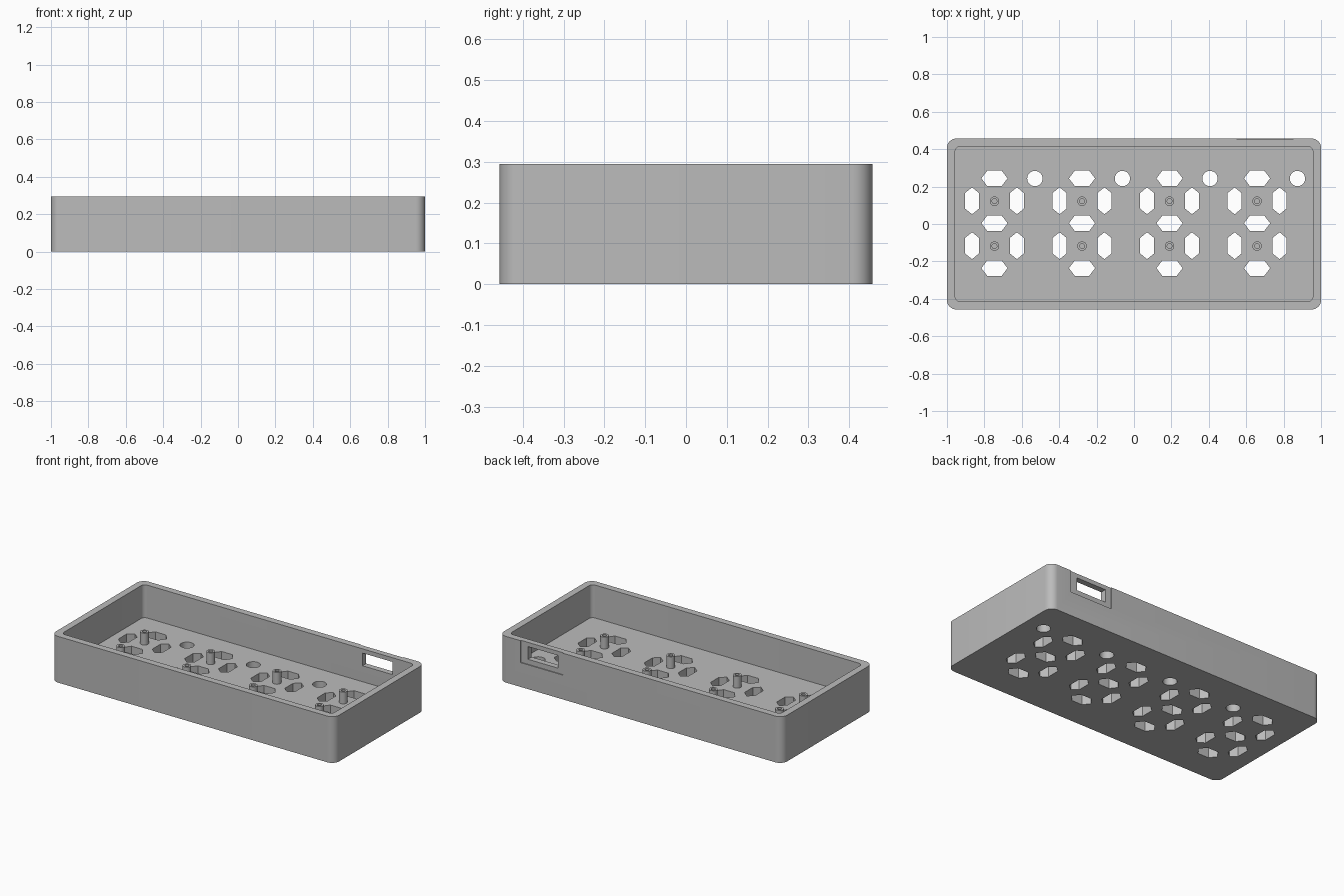
import bpy, bmesh
from math import cos, sin, pi, radians

cube = bpy.data.objects.get("Cube")
if cube:
    bpy.data.objects.remove(cube, do_unlink=True)

HEIGHT, FLOOR = 0.295, 0.085
COLUMNS = [-0.746 + 0.468 * i for i in range(4)]
MID_Y, STEP = 0.004, 0.12

grey = bpy.data.materials.new("plain grey")
grey.use_nodes = True
grey.diffuse_color = (0.5, 0.5, 0.5, 1)
grey.node_tree.nodes["Principled BSDF"].inputs["Base Color"].default_value = (0.5, 0.5, 0.5, 1)


def rounded_rect(hx, hy, r, steps=8):
    points = []
    for q, (sx, sy) in enumerate([(1, 1), (-1, 1), (-1, -1), (1, -1)]):
        for k in range(steps + 1):
            a = (q + k / steps) * pi / 2
            points.append((sx * (hx - r) + r * cos(a), sy * (hy - r) + r * sin(a)))
    return points


def hexagon(cx, cy, length, width, flat, upright):
    shape = [(length, 0), (flat, width), (-flat, width),
             (-length, 0), (-flat, -width), (flat, -width)]
    if upright:
        shape = [(-v, u) for u, v in shape]
    return [(cx + u, cy + v) for u, v in shape]


def circle(cx, cy, r, n=32):
    return [(cx + r * cos(2 * pi * k / n), cy + r * sin(2 * pi * k / n)) for k in range(n)]


def box(x0, x1, y0, y1):
    return [(x0, y0), (x1, y0), (x1, y1), (x0, y1)]


def prism(bm, outline, z0, z1):
    low = [bm.verts.new((x, y, z0)) for x, y in outline]
    high = [bm.verts.new((x, y, z1)) for x, y in outline]
    bm.faces.new(low[::-1])
    bm.faces.new(high)
    n = len(outline)
    for i in range(n):
        j = (i + 1) % n
        bm.faces.new((low[i], low[j], high[j], high[i]))


def make(name, bm):
    mesh = bpy.data.meshes.new(name)
    bmesh.ops.recalc_face_normals(bm, faces=bm.faces)
    bm.to_mesh(mesh)
    bm.free()
    mesh.materials.append(grey)
    ob = bpy.data.objects.new(name, mesh)
    bpy.context.collection.objects.link(ob)
    return ob


def solid(name, prisms):
    bm = bmesh.new()
    for outline, z0, z1 in prisms:
        prism(bm, outline, z0, z1)
    return make(name, bm)


def smooth(ob):
    bpy.ops.object.select_all(action='DESELECT')
    ob.select_set(True)
    bpy.context.view_layer.objects.active = ob
    bpy.ops.object.shade_smooth_by_angle(angle=radians(30))


# Openings in the floor: a ring of hexagons around each post, plus a round hole
openings = []
for x in COLUMNS:
    for row in (-2, 0, 2):
        openings.append(hexagon(x, MID_Y + row * STEP, 0.07, 0.042, 0.038, False))
    for row in (-1, 1):
        for side in (-1, 1):
            openings.append(hexagon(x + side * STEP, MID_Y + row * STEP,
                                    0.072, 0.037, 0.042, True))
    openings.append(circle(x + 0.216, 0.243, 0.041))

# Open case: outer body minus cavity, floor openings, port recess and port window
case = solid("case", [(rounded_rect(1, 0.457, 0.05), 0, HEIGHT)])
cutters = [
    solid("cavity_cutter", [(rounded_rect(0.956, 0.414, 0.025), FLOOR, 0.5)]),
    solid("floor_cutter", [(o, -0.05, FLOOR + 0.04) for o in openings]),
    solid("port_recess_cutter", [(box(0.55, 0.85, 0.451, 0.55), 0.155, 0.4)]),
    solid("port_window_cutter", [(box(0.59, 0.80, 0.36, 0.55), 0.187, 0.268)]),
]
for cutter in cutters:
    cutter.hide_render = True
    mod = case.modifiers.new(cutter.name, 'BOOLEAN')
    mod.operation = 'DIFFERENCE'
    mod.solver = 'EXACT'
    mod.object = cutter
bpy.context.view_layer.update()
cut_mesh = bpy.data.meshes.new_from_object(
    case.evaluated_get(bpy.context.evaluated_depsgraph_get()))
case.modifiers.clear()
case.data = cut_mesh
for cutter in cutters:
    bpy.data.objects.remove(cutter, do_unlink=True)
smooth(case)

# Screw posts: a lathed tube with a blind pilot hole
TOP = FLOOR + 0.075
PROFILE = [(0, FLOOR - 0.01), (0.025, FLOOR - 0.01), (0.025, TOP),
           (0.013, TOP), (0.013, FLOOR + 0.01), (0, FLOOR + 0.01)]
for i, x in enumerate(COLUMNS):
    for name, row in (("front", -1), ("back", 1)):
        bm = bmesh.new()
        verts = [bm.verts.new((r, 0, z)) for r, z in PROFILE]
        edges = [bm.edges.new(pair) for pair in zip(verts, verts[1:])]
        bmesh.ops.spin(bm, geom=verts + edges, cent=(0, 0, 0), axis=(0, 0, 1),
                       angle=2 * pi, steps=24)
        bmesh.ops.remove_doubles(bm, verts=bm.verts, dist=0.0001)
        post = make(f"{name}_post_{i + 1}", bm)
        post.location = (x, MID_Y - 0.002 + row * STEP, 0)
        smooth(post)
